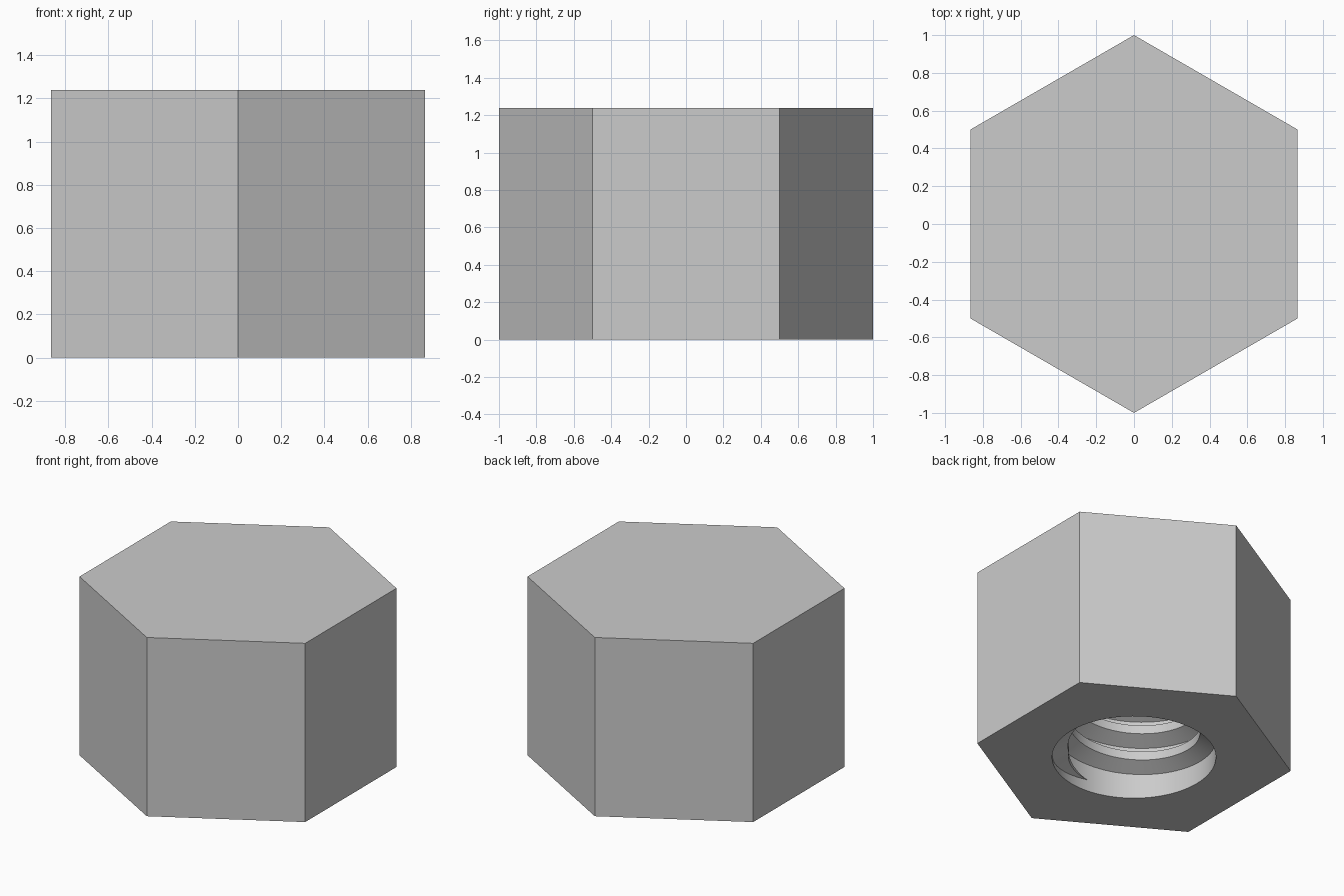
import bpy, bmesh, math

if "Cube" in bpy.data.objects:
    bpy.data.objects.remove(bpy.data.objects["Cube"])

HEIGHT, DEPTH = 1.24, 0.94      # nut height, blind hole depth
HOLE_R, CREST_R = 0.515, 0.415  # thread root and crest radii
PITCH, SEG = 0.19, 96

steel = bpy.data.materials.new("plain_grey")
steel.diffuse_color = (0.6, 0.6, 0.6, 1)
steel.use_nodes = True
steel.node_tree.nodes["Principled BSDF"].inputs["Base Color"].default_value = steel.diffuse_color


def ring(bm, radius, z, count):
    return [bm.verts.new((radius * math.cos(math.pi / 6 + math.tau * i / count),
                          radius * math.sin(math.pi / 6 + math.tau * i / count), z))
            for i in range(count)]


def walls(bm, low, high):
    n = len(low)
    for i in range(n):
        j = (i + 1) % n
        bm.faces.new((low[i], low[j], high[j], high[i]))


def finish(bm, name):
    bmesh.ops.recalc_face_normals(bm, faces=bm.faces)
    mesh = bpy.data.meshes.new(name)
    bm.to_mesh(mesh)
    bm.free()
    mesh.materials.append(steel)
    ob = bpy.data.objects.new(name, mesh)
    bpy.context.collection.objects.link(ob)
    bpy.ops.object.select_all(action='DESELECT')
    ob.select_set(True)
    bpy.context.view_layer.objects.active = ob
    bpy.ops.object.shade_smooth_by_angle(angle=math.radians(25))
    return ob


# Hexagonal body, closed on top, with a blind round hole in the bottom
bm = bmesh.new()
hex_low, hex_high = ring(bm, 1, 0, 6), ring(bm, 1, HEIGHT, 6)
hole_low, hole_high = ring(bm, HOLE_R, 0, SEG), ring(bm, HOLE_R, DEPTH, SEG)
walls(bm, hex_low, hex_high)
walls(bm, hole_low, hole_high)
bm.faces.new(hex_high)
bm.faces.new(hole_high)
step = SEG // 6
for i in range(6):
    arc = [hole_low[(i * step + k) % SEG] for k in range(step, -1, -1)]
    bm.faces.new([hex_low[i], hex_low[(i + 1) % 6]] + arc)
finish(bm, "hex_nut_body")

# Right-handed helical thread ridge, tapering into the wall at both ends
bm = bmesh.new()
start, z0 = math.radians(265), 0.08
turns = (DEPTH - 0.085 - z0) / PITCH
steps = int(turns * SEG)
fade = SEG * 45 / 360
previous = None
for s in range(steps + 1):
    a = start + math.tau * s / SEG
    z = z0 + PITCH * s / SEG
    t = max(0.02, min(1, s / fade, (steps - s) / fade))
    crest = HOLE_R - (HOLE_R - CREST_R) * t
    section = [(HOLE_R + 0.002, -0.08 * t), (crest, -0.03 * t),
               (crest, 0.03 * t), (HOLE_R + 0.002, 0.08 * t)]
    loop = [bm.verts.new((r * math.cos(a), r * math.sin(a), z + dz))
            for r, dz in section]
    if previous:
        walls(bm, previous, loop)
    else:
        bm.faces.new(loop)
    previous = loop
bm.faces.new(previous)
finish(bm, "internal_thread")
